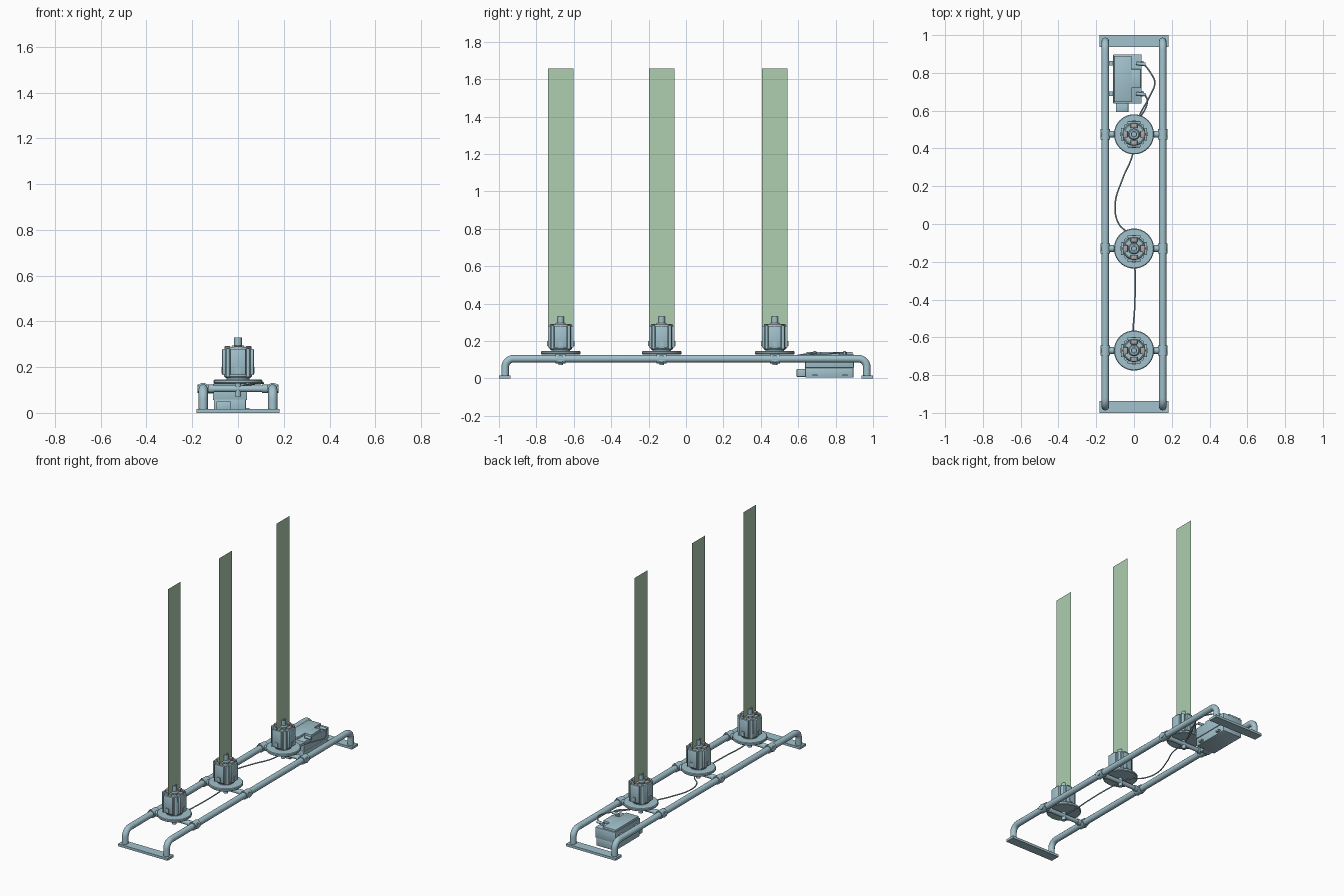
import bpy, bmesh, math
from mathutils import Vector, Matrix

if "Cube" in bpy.data.objects:
    bpy.data.objects.remove(bpy.data.objects["Cube"])


def mat(name, r, g, b):
    m = bpy.data.materials.new(name)
    m.diffuse_color = (r, g, b, 1)
    m.use_nodes = True
    m.node_tree.nodes["Principled BSDF"].inputs["Base Color"].default_value = m.diffuse_color
    return m


BLUE = mat("pale blue metal", 0.36, 0.54, 0.61)
GREEN = mat("pale green sheet", 0.42, 0.62, 0.43)
GREY = mat("warm grey", 0.42, 0.39, 0.36)


def finish(name, bm, m, smooth=True):
    me = bpy.data.meshes.new(name)
    bmesh.ops.recalc_face_normals(bm, faces=bm.faces)
    bm.to_mesh(me)
    bm.free()
    ob = bpy.data.objects.new(name, me)
    bpy.context.collection.objects.link(ob)
    me.materials.append(m)
    if smooth:
        activate(ob)
        bpy.ops.object.shade_smooth_by_angle(angle=math.radians(35))
    return ob


def activate(ob):
    bpy.ops.object.select_all(action='DESELECT')
    ob.select_set(True)
    bpy.context.view_layer.objects.active = ob


def box(name, x, y, z, m=BLUE, bevel=0.0, turn=None):
    """Box from (min, max) ranges; turn is an extra placement matrix."""
    bm = bmesh.new()
    bmesh.ops.create_cube(bm, size=1)
    for v in bm.verts:
        v.co = Vector([(a + b) / 2 + c * (b - a) for c, (a, b) in zip(v.co, (x, y, z))])
    if bevel:
        bmesh.ops.bevel(bm, geom=bm.edges[:], offset=bevel, segments=2, affect='EDGES', profile=0.5)
    if turn:
        bm.transform(turn)
    return finish(name, bm, m, bool(bevel))


def rod(name, a, b, r, m=BLUE, n=24):
    a, b = Vector(a), Vector(b)
    bm = bmesh.new()
    bmesh.ops.create_cone(bm, cap_ends=True, segments=n, radius1=r, radius2=r, depth=(b - a).length)
    bm.transform(Matrix.Translation((a + b) / 2) @ (b - a).to_track_quat('Z', 'Y').to_matrix().to_4x4())
    return finish(name, bm, m)


def lathe(name, profile, at, m=BLUE, n=40):
    bm = bmesh.new()
    vs = [bm.verts.new((r, 0, z)) for r, z in profile]
    es = [bm.edges.new(p) for p in zip(vs, vs[1:])]
    bmesh.ops.spin(bm, geom=vs + es, cent=(0, 0, 0), axis=(0, 0, 1), angle=2 * math.pi, steps=n)
    bmesh.ops.remove_doubles(bm, verts=bm.verts, dist=1e-5)
    bm.transform(Matrix.Translation(at))
    return finish(name, bm, m)


def tube(name, pts, r, kind='POLY', m=BLUE):
    cu = bpy.data.curves.new(name, 'CURVE')
    cu.dimensions = '3D'
    cu.bevel_depth = r
    cu.bevel_resolution = 4 if r > 0.01 else 1
    cu.use_fill_caps = True
    if kind == 'BEZIER':
        sp = cu.splines.new('BEZIER')
        sp.bezier_points.add(len(pts) - 1)
        for p, c in zip(sp.bezier_points, pts):
            p.co = c
            p.handle_left_type = p.handle_right_type = 'AUTO'
    else:
        sp = cu.splines.new('POLY')
        sp.points.add(len(pts) - 1)
        for p, c in zip(sp.points, pts):
            p.co = (*c, 1)
    ob = bpy.data.objects.new(name, cu)
    bpy.context.collection.objects.link(ob)
    cu.materials.append(m)
    activate(ob)
    bpy.ops.object.convert(target='MESH')
    bpy.ops.object.shade_smooth_by_angle(angle=math.radians(40))


# Side rails bent down into legs, and the foot plates
RZ, RX, LY, BR = 0.105, 0.152, 0.967, 0.045
for s, side in ((-1, "left"), (1, "right")):
    half = [(s * RX, LY, 0.005)]
    for i in range(9):
        t = i * math.pi / 16
        half.append((s * RX, LY - BR + BR * math.cos(t), RZ - BR + BR * math.sin(t)))
    tube(side + "_rail", half + [(x, -y, z) for x, y, z in reversed(half)], 0.02)
for s, end in ((-1, "front"), (1, "back")):
    box(end + "_foot_plate", (-0.182, 0.182), sorted((s * 0.937, s)), (0, 0.016))

# Three nozzle units, each on a cross bar clamped to the rails
for i, y in enumerate((-0.67, -0.13, 0.475)):
    tag = f"_{i + 1}"
    rod("cross_bar" + tag, (-RX, y, RZ), (RX, y, RZ), 0.014)
    for s in (-1, 1):
        rod("rail_collar" + tag, (s * RX, y - 0.027, RZ), (s * RX, y + 0.027, RZ), 0.026)
        rod("bar_sleeve" + tag, (s * 0.105, y, RZ), (s * 0.177, y, RZ), 0.018)
    rod("lower_stub" + tag, (0, y, 0.072), (0, y, 0.132), 0.013)
    # Base disc with a stepped pivot below the housing
    lathe("base_disc" + tag, [(0, 0.128), (0.102, 0.128), (0.106, 0.132), (0.106, 0.142), (0.102, 0.146),
                              (0.05, 0.146), (0.05, 0.155), (0, 0.155)], (0, y, 0))
    # Open housing with a floor inside
    lathe("housing" + tag, [(0, 0.152), (0.054, 0.152), (0.061, 0.16), (0.061, 0.278), (0.056, 0.288),
                            (0.050, 0.288), (0.050, 0.262), (0, 0.262)], (0, y, 0))
    # Central nozzle
    lathe("nozzle" + tag, [(0, 0.26), (0.03, 0.26), (0.03, 0.288), (0.024, 0.295), (0.017, 0.295),
                           (0.017, 0.33), (0.011, 0.33), (0.011, 0.32), (0, 0.32)], (0, y, 0), n=28)
    for k in range(4):
        turn = Matrix.Translation((0, y, 0)) @ Matrix.Rotation(k * math.pi / 2, 4, 'Z')
        # Side panels, lamp blocks and corner posts around the housing
        box("side_panel" + tag, (0.054, 0.069), (-0.034, 0.034), (0.165, 0.28), BLUE, 0.003, turn)
        box("panel_clip" + tag, (0.066, 0.073), (-0.010, 0.010), (0.172, 0.20), BLUE, 0, turn)
        box("lamp_block" + tag, (0.033, 0.058), (-0.018, 0.018), (0.255, 0.292), GREY, 0.003, turn)
        a = (k + 0.5) * math.pi / 2
        px, py = 0.062 * math.cos(a), y + 0.062 * math.sin(a)
        rod("corner_post" + tag, (px, py, 0.156), (px, py, 0.282), 0.009, BLUE, 12)
    # Tall flat sheet rising from the nozzle
    bm = bmesh.new()
    bm.faces.new([bm.verts.new((0, y + a, z)) for a, z in
                  ((-0.068, 0.265), (0.068, 0.265), (0.068, 1.657), (-0.068, 1.657))])
    finish("tall_sheet" + tag, bm, GREEN, False)

# Control box at the back
box("box_base", (-0.105, 0.035), (0.637, 0.895), (0.004, 0.062), BLUE, 0.004)
box("box_body", (-0.11, 0.04), (0.637, 0.898), (0.056, 0.128), BLUE, 0.004)
box("box_lid", (-0.105, -0.012), (0.645, 0.89), (0.125, 0.142), BLUE, 0.003)
box("lid_bridge", (-0.015, 0.036), (0.72, 0.82), (0.125, 0.142), BLUE, 0.003)
box("front_socket", (-0.095, -0.03), (0.592, 0.64), (0.008, 0.05), BLUE, 0.003)
for y in (0.69, 0.85):
    box("rail_hook", (-0.14, -0.105), (y - 0.012, y + 0.012), (0.085, 0.105))
    box("side_latch", (0.03, 0.05), (y - 0.014, y + 0.014), (0.012, 0.022))
    rod("cable_plug", (0.012, y, 0.137), (0.06, y - 0.005, 0.137), 0.009, BLUE, 12)
    rod("plug_seat", (0.02, y, 0.12), (0.02, y, 0.14), 0.011, BLUE, 12)

# Cables from the box to each unit
tube("long_cable", [(0.05, 0.85, 0.138), (0.088, 0.80, 0.135), (0.11, 0.75, 0.13), (0.085, 0.68, 0.128),
                    (0.03, 0.575, 0.12), (0.01, 0.50, 0.11)], 0.004, 'BEZIER')
tube("short_cable", [(0.055, 0.69, 0.137), (0.07, 0.655, 0.132), (0.06, 0.61, 0.126), (0.03, 0.56, 0.115),
                     (0.01, 0.50, 0.11)], 0.004, 'BEZIER')
tube("middle_cable", [(0, 0.45, 0.105), (-0.01, 0.36, 0.105), (-0.06, 0.24, 0.105), (-0.10, 0.10, 0.105),
                      (-0.08, 0.0, 0.105), (-0.02, -0.06, 0.105), (0, -0.11, 0.105)], 0.004, 'BEZIER')
tube("front_cable", [(0, -0.15, 0.105), (0.006, -0.27, 0.105), (0.003, -0.45, 0.105), (-0.004, -0.56, 0.105),
                     (0, -0.65, 0.105)], 0.004, 'BEZIER')
